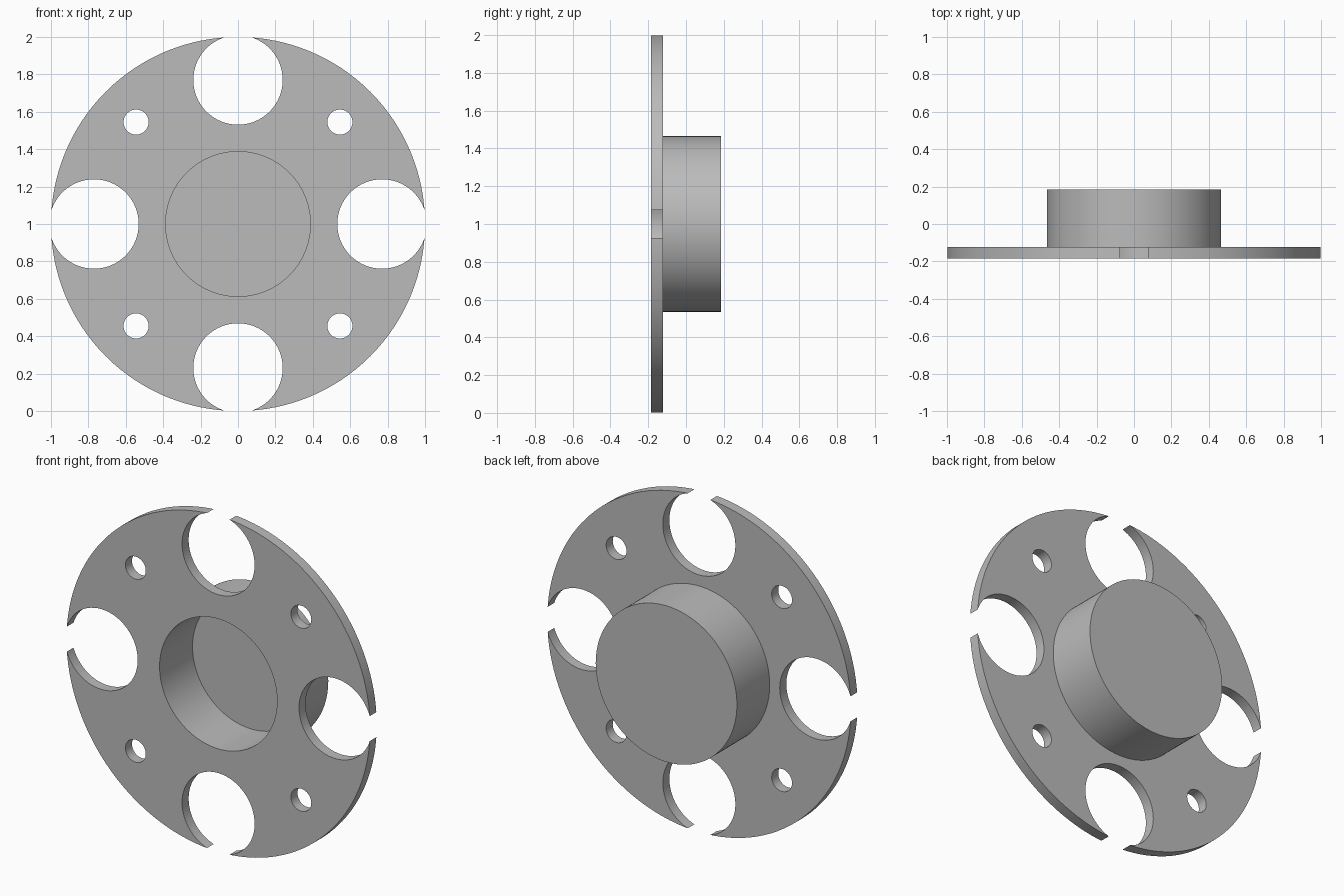
import bpy, bmesh, math
from mathutils import Matrix, Vector

cube = bpy.data.objects.get("Cube")
if cube:
    bpy.data.objects.remove(cube, do_unlink=True)

FRONT, PLATE_BACK, FLOOR, BACK = -0.185, -0.123, 0.125, 0.185
CENTRE = Vector((0, 0, 1))

grey = bpy.data.materials.new("plain grey")
grey.use_nodes = True
grey.diffuse_color = (0.5, 0.5, 0.5, 1)
grey.node_tree.nodes["Principled BSDF"].inputs["Base Color"].default_value = (0.5, 0.5, 0.5, 1)


def add_object(name, bm):
    bmesh.ops.recalc_face_normals(bm, faces=bm.faces)
    mesh = bpy.data.meshes.new(name)
    bm.to_mesh(mesh)
    bm.free()
    mesh.materials.append(grey)
    obj = bpy.data.objects.new(name, mesh)
    bpy.context.collection.objects.link(obj)
    return obj


def lathe(name, profile, steps):
    """Spin a (radius, y) profile about the y axis."""
    bm = bmesh.new()
    verts = [bm.verts.new((r, y, 1)) for r, y in profile]
    edges = [bm.edges.new(pair) for pair in zip(verts, verts[1:])]
    bmesh.ops.spin(bm, geom=verts + edges, cent=CENTRE, axis=(0, 1, 0),
                   angle=math.tau, steps=steps)
    bmesh.ops.remove_doubles(bm, verts=bm.verts, dist=1e-5)
    return add_object(name, bm)


# Round plate with a hollow hub, closed at the back
flange = lathe("flange_with_hub", [
    (0, FLOOR), (0.387, FLOOR), (0.387, FRONT), (1, FRONT),
    (1, PLATE_BACK), (0.465, PLATE_BACK), (0.465, BACK), (0, BACK)], 128)

# Four large rim cut-outs and four small bolt holes between them
bm = bmesh.new()
for radius, distance, start in ((0.239, 0.77, 0), (0.067, 0.545 * math.sqrt(2), 45)):
    for i in range(4):
        a = math.radians(start + 90 * i)
        pos = CENTRE + Vector((math.cos(a), 0, math.sin(a))) * distance
        pos.y = (FRONT + PLATE_BACK) / 2
        bmesh.ops.create_cone(
            bm, cap_ends=True, segments=64, radius1=radius, radius2=radius, depth=0.2,
            matrix=Matrix.Translation(pos) @ Matrix.Rotation(math.pi / 2, 4, "X"))
cutter = add_object("hole_cutter", bm)
cutter.hide_render = True

# Cut the holes and bake the result
bpy.ops.object.select_all(action="DESELECT")
bpy.context.view_layer.objects.active = flange
flange.select_set(True)
cut = flange.modifiers.new("holes", "BOOLEAN")
cut.operation = "DIFFERENCE"
cut.solver = "EXACT"
cut.object = cutter
bpy.ops.object.modifier_apply(modifier=cut.name)
bpy.data.objects.remove(cutter, do_unlink=True)

bpy.ops.object.shade_smooth_by_angle(angle=math.radians(30))
